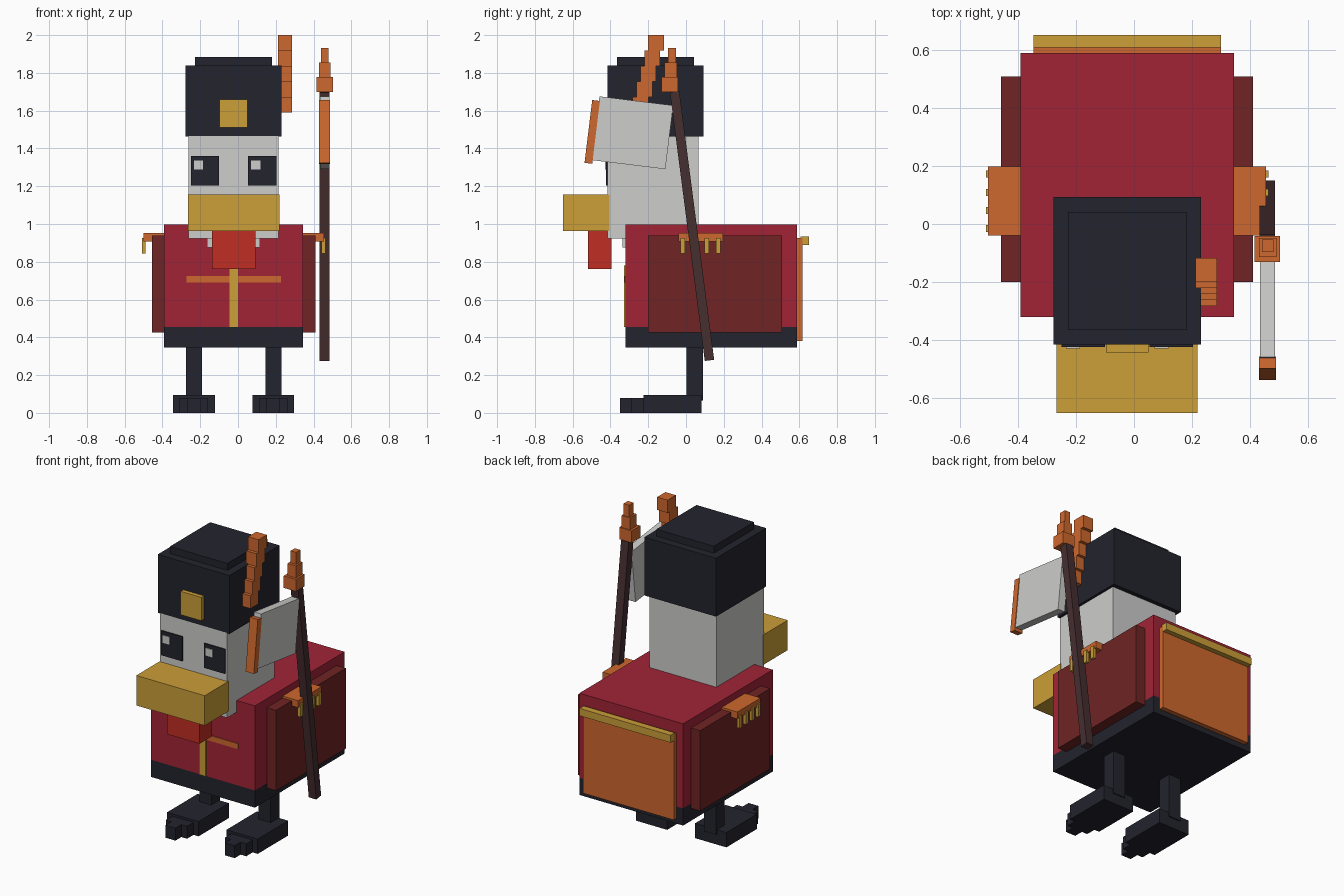
import bpy, math
from mathutils import Matrix, Vector

if "Cube" in bpy.data.objects:
    bpy.data.objects.remove(bpy.data.objects["Cube"])


def make_material(name, rgb):
    m = bpy.data.materials.new(name)
    lin = [c / 255 / 12.92 if c <= 10 else ((c / 255 + 0.055) / 1.055) ** 2.4 for c in rgb]
    m.diffuse_color = (*lin, 1)
    m.use_nodes = True
    m.node_tree.nodes["Principled BSDF"].inputs["Base Color"].default_value = m.diffuse_color
    return m


RED = make_material("coat red", (161, 36, 54))
DARK_RED = make_material("wing dark red", (112, 36, 36))
BLACK = make_material("felt black", (35, 35, 46))
WHITE = make_material("feather white", (205, 205, 204))
GOLD = make_material("gold", (204, 159, 56))
ORANGE = make_material("orange", (206, 104, 46))
SCARLET = make_material("wattle scarlet", (192, 46, 36))
BROWN = make_material("pole brown", (70, 46, 48))


def box(name, x, y, z, mat, tilt=0.0):
    """Box from ranges, optionally tilted about x through its centre."""
    lo, hi = Vector((x[0], y[0], z[0])), Vector((x[1], y[1], z[1]))
    mid, half = (lo + hi) / 2, (hi - lo) / 2
    rot = Matrix.Rotation(math.radians(tilt), 3, 'X')
    verts = [mid + rot @ Vector((half.x * a, half.y * b, half.z * c))
             for a in (-1, 1) for b in (-1, 1) for c in (-1, 1)]
    faces = [(0, 1, 3, 2), (4, 6, 7, 5), (0, 4, 5, 1),
             (2, 3, 7, 6), (0, 2, 6, 4), (1, 5, 7, 3)]
    mesh = bpy.data.meshes.new(name)
    mesh.from_pydata(verts, [], faces)
    mesh.materials.append(mat)
    ob = bpy.data.objects.new(name, mesh)
    bpy.context.collection.objects.link(ob)
    return ob


CX = -0.0235  # symmetry plane of the bird


def pair(name, x, y, z, mat):
    """Box at offset x from the symmetry plane, on both sides."""
    box(name + "_right", (CX + x[0], CX + x[1]), y, z, mat)
    box(name + "_left", (CX - x[1], CX - x[0]), y, z, mat)


def centred(name, w, y, z, mat):
    box(name, (CX - w / 2, CX + w / 2), y, z, mat)


# Body
centred("coat", 0.735, (-0.32, 0.588), (0.455, 0.997), RED)
centred("belt_band", 0.735, (-0.32, 0.588), (0.345, 0.455), BLACK)
pair("wing", (0.3675, 0.433), (-0.20, 0.508), (0.425, 0.94), DARK_RED)
centred("coat_button_strip", 0.045, (-0.327, -0.32), (0.455, 0.78), GOLD)
centred("coat_cord", 0.50, (-0.325, -0.32), (0.69, 0.725), ORANGE)

# Tail
centred("tail_panel", 0.645, (0.588, 0.618), (0.38, 0.925), ORANGE)
centred("tail_trim", 0.645, (0.607, 0.65), (0.888, 0.935), GOLD)

# Head and face
centred("head", 0.475, (-0.415, 0.065), (0.922, 1.466), WHITE)
centred("neck_bib", 0.28, (-0.335, -0.05), (0.875, 0.922), WHITE)
centred("beak", 0.485, (-0.65, -0.405), (0.963, 1.155), GOLD)
centred("wattle", 0.23, (-0.52, -0.395), (0.763, 0.963), SCARLET)
pair("eye", (0.077, 0.226), (-0.423, -0.415), (1.203, 1.36), BLACK)
for side, x in (("left", -0.234), ("right", 0.07)):
    box("eye_glint_" + side, (x, x + 0.049), (-0.428, -0.423), (1.288, 1.337), WHITE)

# Hat with badge and stepped plume
centred("hat", 0.508, (-0.415, 0.092), (1.464, 1.838), BLACK)
centred("hat_top", 0.407, (-0.364, 0.042), (1.838, 1.883), BLACK)
centred("hat_badge", 0.147, (-0.442, -0.415), (1.51, 1.66), GOLD)
for i in range(5):
    y, z = -0.282 + i * 0.0205, 1.59 + i * 0.082
    box(f"plume_{i}", (0.212, 0.286), (y, y + 0.083), (z, z + 0.082), ORANGE)

# Legs and stepped feet
pair("leg", (0.168, 0.253), (0.003, 0.09), (0.065, 0.345), BLACK)
pair("foot", (0.099, 0.321), (-0.225, 0.083), (0.0, 0.095), BLACK)
pair("toe_base", (0.135, 0.285), (-0.29, -0.225), (0.0, 0.08), BLACK)
pair("toe_tip", (0.175, 0.245), (-0.35, -0.29), (0.0, 0.08), BLACK)

# Epaulettes with fringe
pair("epaulette", (0.3675, 0.478), (-0.04, 0.197), (0.908, 0.953), ORANGE)
for i in range(4):
    y = -0.028 + i * 0.0625
    pair(f"fringe_{i}", (0.466, 0.486), (y, y + 0.024), (0.845, 0.925), GOLD)

# Leaning pole with stepped tip
box("pole", (0.432, 0.485), (0.007, 0.057), (0.272, 1.705), BROWN, tilt=7.4)
for i, (x, y) in enumerate([((0.415, 0.502), (-0.13, -0.042)),
                            ((0.43, 0.49), (-0.114, -0.048)),
                            ((0.44, 0.479), (-0.096, -0.053))]):
    box(f"pole_tip_{i}", x, y, (1.70 + i * 0.077, 1.777 + i * 0.077), ORANGE)

# Flag and its outer border
box("flag", (0.434, 0.484), (-0.48, -0.087), (1.313, 1.653), WHITE, tilt=-7.0)
box("flag_border", (0.43, 0.488), (-0.517, -0.476), (1.32, 1.655), ORANGE, tilt=-7.0)
